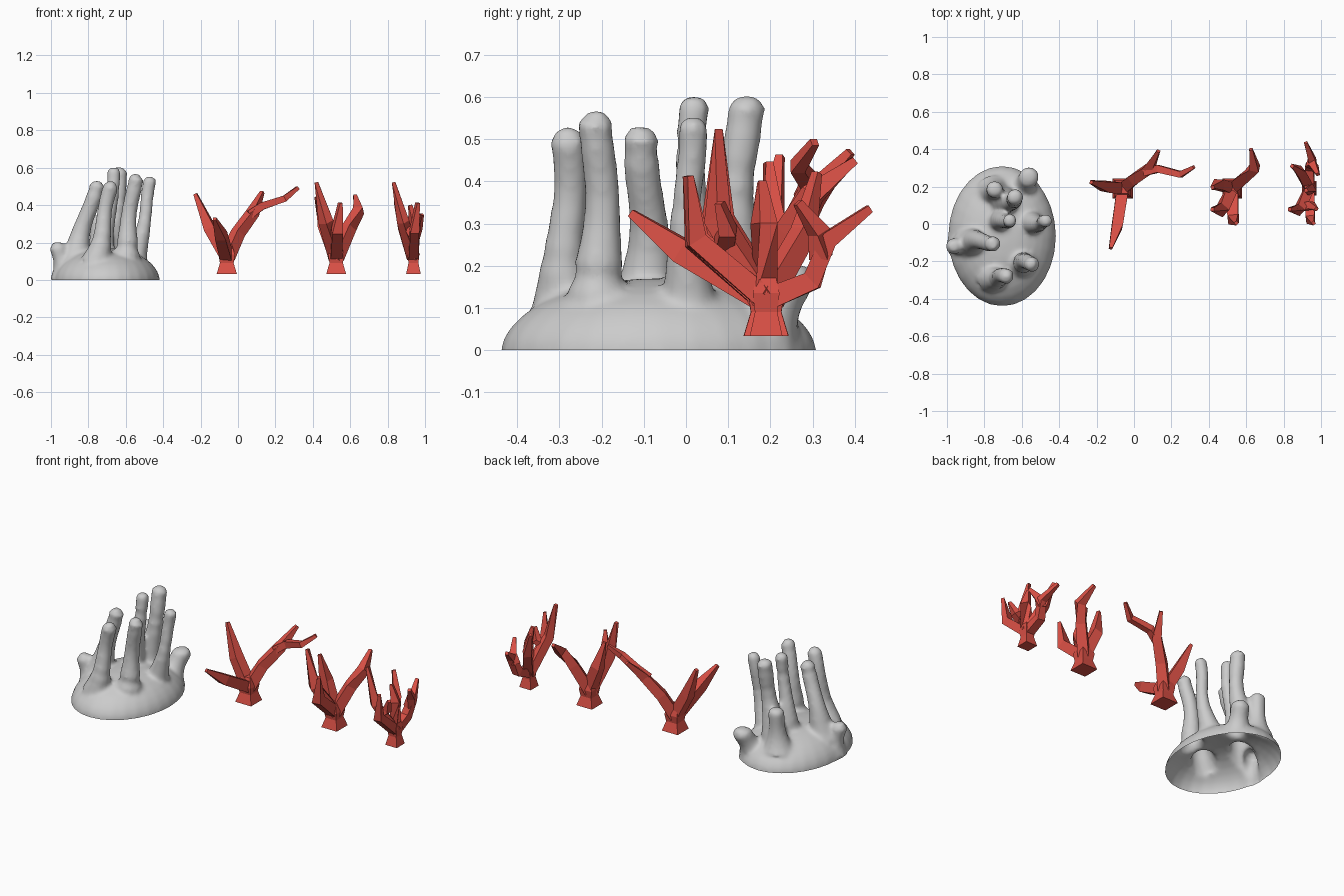
import bpy, bmesh, math
from mathutils import Vector

if "Cube" in bpy.data.objects:
    bpy.data.objects.remove(bpy.data.objects["Cube"])


def skin_rings(bm, rings):
    """Close a stack of vertex rings into a solid."""
    for a, b in zip(rings, rings[1:]):
        for k in range(len(a)):
            n = (k + 1) % len(a)
            bm.faces.new((a[k], a[n], b[n], b[k]))
    bm.faces.new(rings[0][::-1])
    bm.faces.new(rings[-1])


def tube(bm, pts, radii, sides):
    """Tapered tube through the points."""
    P = [Vector(p) for p in pts]
    rings = []
    for i, p in enumerate(P):
        d = (P[min(i + 1, len(P) - 1)] - P[max(i - 1, 0)]).normalized()
        u = d.cross(Vector((0, 0, 1)))
        u = Vector((1, 0, 0)) if u.length < 0.05 else u.normalized()
        v = d.cross(u)
        angles = [2 * math.pi * (k + 0.5) / sides for k in range(sides)]
        rings.append([bm.verts.new(p + radii[i] * (u * math.cos(a) + v * math.sin(a)))
                      for a in angles])
    skin_rings(bm, rings)


def finish(bm, name):
    bmesh.ops.recalc_face_normals(bm, faces=bm.faces)
    me = bpy.data.meshes.new(name)
    bm.to_mesh(me)
    bm.free()
    ob = bpy.data.objects.new(name, me)
    bpy.context.collection.objects.link(ob)
    return ob


# Grey finger coral: oval domed mound
bm = bmesh.new()
rings = []
for i in range(9):
    t = i / 8 * math.pi * 0.47
    f, z = math.cos(t) ** 0.9, 0.17 * math.sin(t) ** 1.15
    rings.append([bm.verts.new((-0.705 + 0.288 * f * math.cos(k * math.pi / 14),
                                -0.065 + 0.375 * f * math.sin(k * math.pi / 14),
                                z if i else -0.06)) for k in range(28)])
    if i == 0:      # short skirt below the ground, cut off later
        rings.append([bm.verts.new((v.co.x, v.co.y, 0)) for v in rings[0]])
skin_rings(bm, rings)

# Fingers: base x, y, tip x, y, z, radius
fingers = [
    (-.76, -.285, -.68, -.28, .53, .043),
    (-.61, -.20, -.55, -.21, .57, .044),
    (-.88, -.09, -.76, -.10, .53, .046),
    (-.72, .01, -.665, .02, .605, .039),
    (-.69, .11, -.63, .138, .605, .047),
    (-.55, 0, -.465, .01, .555, .037),
    (-.75, .17, -.745, .185, .35, .048),
    (-.92, -.11, -.965, -.12, .205, .046),
    (-.60, .18, -.56, .255, .205, .056),
]
for n, (bx, by, tx, ty, tz, r) in enumerate(fingers):
    z0 = 0.09 if tz > 0.3 else 0.03
    pts, radii = [], []
    for i in range(9):
        t = i / 8
        wob = 0.008 * math.sin(t * 6.3 + n) * (tz > 0.4)
        pts.append((bx + (tx - bx) * t + wob, by + (ty - by) * t - wob,
                    z0 + (tz - 0.03 - z0) * t))
        radii.append(r * (1 + 1.0 * (1 - t) ** 3 - 0.1 * math.sin(t * math.pi)))
    for dz, s in ((0.018, 0.8), (0.028, 0.35)):     # rounded tip
        pts.append((tx, ty, tz - 0.03 + dz))
        radii.append(r * s)
    tube(bm, pts, radii, 12)
coral = finish(bm, "finger_coral")

# Fuse, soften, then cut open at the ground
m = coral.modifiers.new("fuse", 'REMESH')
m.mode = 'VOXEL'
m.voxel_size = 0.011
s = coral.modifiers.new("soften", 'SMOOTH')
s.factor = 0.5
s.iterations = 10
ev = coral.evaluated_get(bpy.context.evaluated_depsgraph_get())
me = bpy.data.meshes.new_from_object(ev)
coral.modifiers.clear()
bm = bmesh.new()
bm.from_mesh(me)
bmesh.ops.bisect_plane(bm, geom=bm.verts[:] + bm.edges[:] + bm.faces[:],
                       plane_co=(0, 0, 0), plane_no=(0, 0, -1), clear_outer=True)
for f in bm.faces:
    f.smooth = True
bm.to_mesh(me)
bm.free()
coral.data = me

# Red branching corals: square flared foot and four-sided tapering branches
red = bpy.data.materials.new("coral_red")
red.diffuse_color = (0.7, 0.08, 0.06, 1)
red.use_nodes = True
red.node_tree.nodes["Principled BSDF"].inputs["Base Color"].default_value = red.diffuse_color


def branch_coral(name, cx, w, branches, forks):
    """Branch points are offsets from the foot in x and y, heights in z."""
    bm = bmesh.new()
    tube(bm, [(0, 0, z) for z in (.033, .09, .135, .19)],
         [w * k for k in (1.41, .96, 1.15, .7)], 4)
    for pts in [[(0, 0, .12)] + b for b in branches] + forks:
        start = 0.032 if pts in forks else 0.018 + 0.5 * w
        radii = [start - 0.004 * i for i in range(len(pts) - 1)] + [0.013]
        tube(bm, pts, radii, 4)
    ob = finish(bm, name)
    ob.location = (cx, 0.19, 0)
    ob.data.materials.append(red)


# Two front branches shared by the medium and small corals
front_pair = [[(-.055, -.115, .31), (-.106, -.112, .522)],
              [(.005, -.165, .26), (.022, -.185, .413)]]

branch_coral("branch_coral_large", -.06, .054, [
    [(-.09, .01, .275), (-.168, .033, .46)],
    [(-.03, -.20, .235), (-.065, -.32, .325)],
    [(.06, .05, .25), (.14, .105, .36), (.19, .20, .47)],
], [[(.12, .09, .35), (.19, .105, .395), (.31, .075, .435), (.38, .115, .493)]])
branch_coral("branch_coral_medium", .525, .053, front_pair + [
    [(.07, .06, .28), (.12, .11, .37), (.10, .21, .45)],
    [(-.07, .02, .29), (-.105, .005, .445)],
], [])
branch_coral("branch_coral_small", .938, .039, front_pair + [
    [(0, .11, .165), (.017, .145, .26), (-.02, .245, .335)],
    [(-.05, .09, .28), (-.093, .12, .42)],
    [(.007, -.005, .30), (-.018, -.01, .40)],
], [[(.005, .13, .22), (.022, .125, .28), (.045, .075, .35)],
    [(-.04, -.10, .25), (.01, -.09, .28), (.037, -.11, .35)]])
